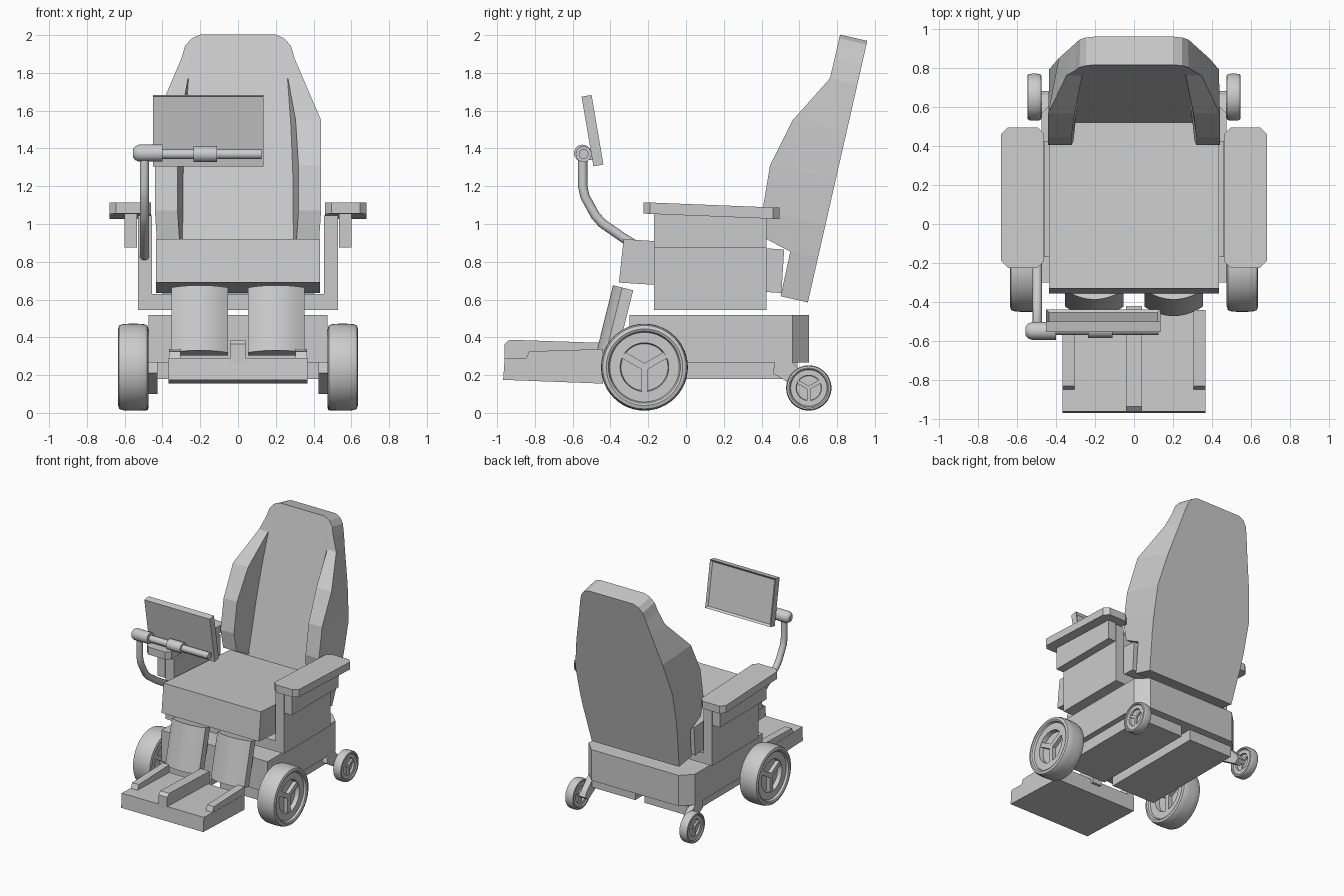
import bpy, bmesh, math
from mathutils import Vector, Matrix

if "Cube" in bpy.data.objects:
    bpy.data.objects.remove(bpy.data.objects["Cube"])


def finish(name, bm, smooth=None):
    bmesh.ops.recalc_face_normals(bm, faces=bm.faces[:])
    me = bpy.data.meshes.new(name)
    bm.to_mesh(me)
    bm.free()
    ob = bpy.data.objects.new(name, me)
    bpy.context.collection.objects.link(ob)
    if smooth:
        bpy.ops.object.select_all(action='DESELECT')
        ob.select_set(True)
        bpy.context.view_layer.objects.active = ob
        bpy.ops.object.shade_smooth_by_angle(angle=math.radians(smooth))
    return ob


def loft(name, rings, closed=False, smooth=None):
    """Skin a list of point rings; cap the ends unless the loop closes."""
    bm = bmesh.new()
    vs = [[bm.verts.new(p) for p in r] for r in rings]
    n = len(vs[0])
    for i in range(len(vs) if closed else len(vs) - 1):
        a, b = vs[i], vs[(i + 1) % len(vs)]
        for j in range(n):
            k = (j + 1) % n
            bm.faces.new((a[j], a[k], b[k], b[j]))
    if not closed:
        bm.faces.new(vs[0])
        bm.faces.new(vs[-1])
    bmesh.ops.remove_doubles(bm, verts=bm.verts[:], dist=1e-5)
    return finish(name, bm, smooth)


def slab_x(name, x0, x1, yz):
    """Side profile (y, z) extruded along x."""
    return loft(name, [[(x, y, z) for y, z in yz] for x in (x0, x1)])


def box(name, x0, x1, y0, y1, z0, z1):
    return slab_x(name, min(x0, x1), max(x0, x1), [(y0, z0), (y1, z0), (y1, z1), (y0, z1)])


def bevel(ob, width, segments=1):
    m = ob.modifiers.new("bevel", 'BEVEL')
    m.width, m.segments, m.limit_method = width, segments, 'ANGLE'
    return ob


def lathe_x(name, prof, cx, cy, cz, n=40):
    """Revolve (x, r) profile about an x-parallel axis."""
    rings = []
    for x, r in prof:
        rings.append([(cx + x, cy + r * math.cos(2 * math.pi * i / n),
                       cz + r * math.sin(2 * math.pi * i / n)) for i in range(n)])
    return loft(name, rings, smooth=35)


# Backrest shell with forward side wings: u along slope, half widths, wing depth
B, U, F = Vector((0, .645, .585)), Vector((0, .2217, .975)), Vector((0, -.975, .2217))
stations = [  # u, back half width, front half width, wing inner, root, wing depth
    (0, .39, .40, .32, .29, .148), (.242, .415, .425, .31, .29, .15),
    (.278, .42, .43, .31, .295, .289), (.42, .43, .44, .32, .292, .342),
    (.663, .435, .44, .32, .29, .356), (.923, .385, .44, .305, .28, .292),
    (1.182, .32, .345, .265, .262, .149), (1.29, .295, .30, .25, .24, .148),
    (1.36, .275, .28, .24, .22, .148), (1.40, .245, .245, .2, .18, .148),
    (1.42, .20, .20, .16, .14, .148)]
rings = []
for u, wb, w, wi, r, d in stations:
    half = [(wb, 0), (w, d), (wi, d), (r, .148)]
    pts = half + [(-x, q) for x, q in reversed(half)]
    rings.append([B + U * u + F * q + Vector((x, 0, 0)) for x, q in pts])
loft("backrest", rings)

# Seat cushion, sloping to the rear
slab_x("seat", -.435, .435, [(-.355, .69), (.505, .635), (.52, .865), (-.33, .92)])

# U-shaped seat frame
box("seat_frame_floor", -.53, .53, -.17, .425, .545, .63)
for s, side in ((1, "right"), (-1, "left")):
    slab_x(f"seat_frame_side_{side}", s * .455, s * .53,
           [(-.17, .545), (.425, .545), (.425, 1.02), (-.17, 1.045)])

    # Armrest pad with clipped corners, and its support
    ax0, ax1, c = .46, .68, .035
    plan = [(ax0 + c, -.225), (ax1 - c, -.225), (ax1, -.225 + c), (ax1, .495 - c),
            (ax1 - c, .495), (ax0 + c, .495), (ax0, .495 - c), (ax0, -.225 + c)]
    loft(f"armrest_{side}", [[(s * x, y, z - .04 * (y + .225)) for x, y in plan]
                             for z in (1.055, 1.115)])
    slab_x(f"armrest_support_{side}", s * .535, s * .60,
           [(-.17, .875), (.425, .875), (.425, 1.035), (-.17, 1.06)])

    # Battery tray under the base
    box(f"battery_tray_{side}", s * .04, s * .43, -.29, .59, .18, .27)

    # Wheels with a dished web and three spokes
    for kind, cx, cy, R, hw in (("drive_wheel", .555, -.22, .23, .08),
                                ("caster", .51, .65, .12, .036)):
        half = [(.3, 0), (.3, .54), (.72, .56), (.72, .8), (.93, .83),
                (1, .88), (.93, .96), (.7, .99), (.3, 1)]
        prof = half + [(-a, b) for a, b in reversed(half)]
        cz = R + .012
        lathe_x(f"{kind}_{side}", [(a * hw, b * R) for a, b in prof], s * cx, cy, cz, 48)
        for i in range(3):
            t = math.radians(-90 + 120 * i)
            spoke = box(f"{kind}_spoke_{side}_{i}", -.68 * hw, .68 * hw,
                        -.02 * R, .56 * R, -.08 * R, .08 * R)
            spoke.matrix_world = (Matrix.Translation((s * cx, cy, cz))
                                  @ Matrix.Rotation(t, 4, 'X'))

    # Caster arm
    slab_x(f"caster_arm_{side}", s * .425, s * .475,
           [(.47, .27), (.46, .21), (.64, .10), (.68, .13), (.66, .17), (.56, .27)])
    lathe_x(f"caster_axle_{side}", [(-.03, .022), (.03, .022)], s * .475, .65, .132, 16)

    # Calf pad with a bulging front
    P, A, N = Vector((s * .203, -.365, .305)), Vector((0, .24, .97)), Vector((0, -.97, .24))
    sec = [(-.15, 0), (.15, 0)] + [(.15 - .30 * i / 12, .06 + .05 * (1 - (i / 6 - 1) ** 2))
                                  for i in range(13)]
    loft(f"calf_pad_{side}", [[P + A * h + N * d + Vector((x, 0, 0)) for x, d in sec]
                              for h in (0, .355)], smooth=30)

    # Raised outer rail on the foot plate
    slab_x(f"foot_rail_{side}", s * .305, s * .365,
           [(-.855, .27), (-.44, .26), (-.44, .338), (-.83, .326)])

# Foot plate and centre ridge
slab_x("foot_plate", -.367, .367, [(-.968, .175), (-.44, .155), (-.44, .275), (-.96, .29)])
slab_x("foot_ridge", -.04, .04, [(-.962, .25), (-.42, .24), (-.42, .37), (-.935, .387), (-.96, .365)])

# Base body with clipped rear corners
bx, c = .475, .085
plan = [(-bx, -.30), (bx, -.30), (bx, .65 - c), (bx - c, .65), (c - bx, .65), (-bx, .65 - c)]
loft("base", [[(x, y, z) for x, y in plan] for z in (.268, .517)])

# Screen slab with an inset panel on the side facing the seat
screen = slab_x("screen", -.45, .135, [(-.49, 1.305), (-.437, 1.315), (-.50, 1.683), (-.553, 1.674)])
bm = bmesh.new()
bm.from_mesh(screen.data)
bm.faces.ensure_lookup_table()
face = max(bm.faces, key=lambda f: f.normal.y)
bmesh.ops.inset_region(bm, faces=[face], thickness=.022, depth=0)
bmesh.ops.translate(bm, verts=face.verts[:], vec=face.normal * -.014)
bm.to_mesh(screen.data)
bm.free()

# Screen rod, clamp and pivot knob
lathe_x("screen_rod", [(-.41, .026), (.125, .026)], 0, -.542, 1.37, 24)
lathe_x("screen_clamp", [(-.235, .042), (-.11, .042)], 0, -.542, 1.37, 24)
box("screen_clamp_block", -.225, -.12, -.54, -.48, 1.34, 1.40)
lathe_x("pivot_knob", [(-.555, .022), (-.545, .036), (-.525, .045), (-.40, .045)], 0, -.548, 1.375, 24)

# Bent tube carrying the screen
cu = bpy.data.curves.new("screen_tube", 'CURVE')
cu.dimensions, cu.bevel_depth, cu.bevel_resolution, cu.use_fill_caps = '3D', .025, 4, True
path = [(-.547, 1.37), (-.547, 1.20), (-.535, 1.145), (-.48, 1.045), (-.445, 1.005),
        (-.33, .925), (-.17, .83)]
sp = cu.splines.new('POLY')
sp.points.add(len(path) - 1)
for p, (y, z) in zip(sp.points, path):
    p.co = (-.495, y, z, 1)
bpy.context.collection.objects.link(bpy.data.objects.new("screen_tube", cu))
